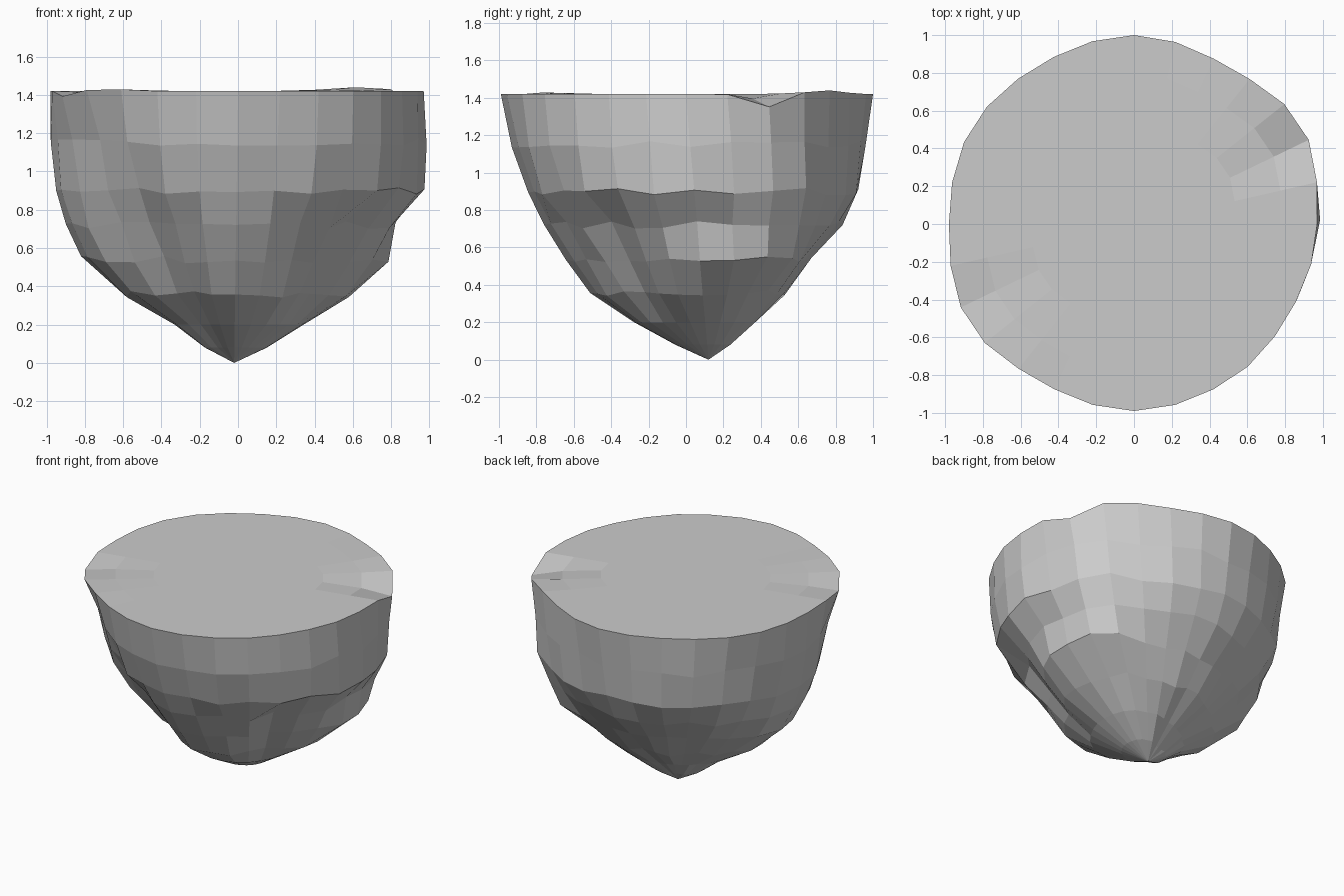
import bpy, bmesh, math, random

if "Cube" in bpy.data.objects:
    bpy.data.objects.remove(bpy.data.objects["Cube"])

random.seed(4)
TOP, SEG = 1.42, 28
LEVELS = [0.08, 0.20, 0.36, 0.54, 0.72, 0.90, 1.15, 1.42]
# cliff profiles (radius at each level), one every 30 degrees from +x
PROFILES = [
    [.17, .36, .60, .80, .84, .97, .98, .97],
    [.17, .36, .57, .84, .88, .97, 1.0, 1.03],
    [.14, .30, .48, .63, .80, .89, .94, .97],
    [.09, .23, .44, .59, .77, .87, .93, 1.0],
    [.09, .22, .42, .58, .75, .87, .94, .98],
    [.12, .24, .44, .64, .79, .90, .95, 1.0],
    [.15, .31, .57, .81, .88, .94, .97, .98],
    [.17, .34, .60, .76, .86, .92, .96, 1.02],
    [.14, .29, .48, .61, .73, .85, .93, .97],
    [.17, .38, .60, .71, .81, .88, .95, .99],
    [.17, .38, .56, .66, .78, .89, .95, .97],
    [.17, .36, .55, .66, .77, .94, .96, .95],
]


def bump(deg, centre, width):
    d = (deg - centre + 180) % 360 - 180
    return math.exp(-(d / width) ** 2)


def radius(deg, k):
    i, t = divmod(deg / 30, 1)
    i = int(i)
    a, b = PROFILES[i % 12][k], PROFILES[(i + 1) % 12][k]
    t = t * t * (3 - 2 * t)
    r = a + (b - a) * t
    mid = math.sin(math.pi * LEVELS[k] / TOP)
    r -= 0.07 * mid * bump(deg, 223, 11)       # diagonal gully at front left
    if 2 <= k <= 4:
        r -= 0.05 * bump(deg, 322, 10)         # undercut at front right
    return r


def centre(z):
    f = 1 - z / TOP
    return -0.02 * f, 0.12 * f


def rim_lift(deg):
    return (0.04 * bump(deg, 224, 6) - 0.06 * bump(deg, 211, 6)
            - 0.07 * bump(deg, 25, 6) + 0.02 * bump(deg, 50, 14))


bm = bmesh.new()
rings = []
tip = bm.verts.new((-0.02, 0.12, 0))

# faceted cliff rings
for k, z in enumerate(LEVELS):
    ring = []
    for s in range(SEG):
        deg = 360 * s / SEG
        a = math.radians(deg)
        r, zz = radius(deg, k), z
        if k == len(LEVELS) - 1:
            zz += rim_lift(deg)
        elif k > 1:
            r += random.uniform(-.012, .012)
            zz += random.uniform(-.02, .02)
        cx, cy = centre(z)
        ring.append(bm.verts.new((cx + r * math.cos(a), cy + r * math.sin(a), zz)))
    rings.append(ring)

# flat ground rings on top
for f, lift in ((0.80, 0.35), (0.55, 0.0)):
    ring = []
    for s in range(SEG):
        deg = 360 * s / SEG
        a = math.radians(deg)
        r = radius(deg, len(LEVELS) - 1) * f
        ring.append(bm.verts.new((r * math.cos(a), r * math.sin(a), TOP + lift * rim_lift(deg))))
    rings.append(ring)

for s in range(SEG):
    n = (s + 1) % SEG
    bm.faces.new((tip, rings[0][n], rings[0][s]))
    for lo, hi in zip(rings, rings[1:]):
        bm.faces.new((lo[s], lo[n], hi[n], hi[s]))
bm.faces.new(rings[-1])
bmesh.ops.recalc_face_normals(bm, faces=bm.faces)

mesh = bpy.data.meshes.new("floating_rock")
bm.to_mesh(mesh)
bm.free()
rock = bpy.data.objects.new("floating_rock", mesh)
bpy.context.collection.objects.link(rock)
